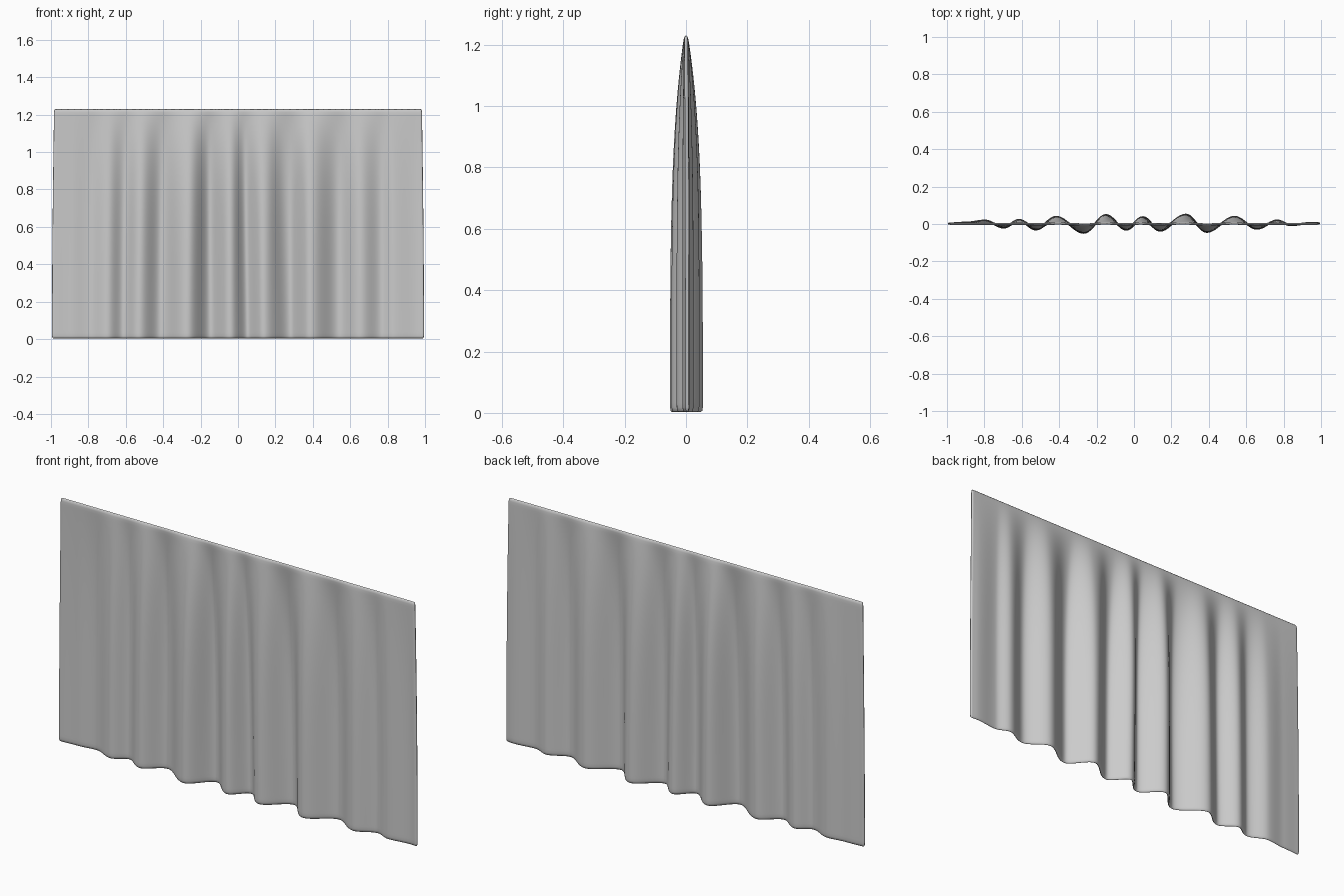
import bpy, bmesh, math

if "Cube" in bpy.data.objects:
    bpy.data.objects.remove(bpy.data.objects["Cube"])

# Fold crests and troughs along the hem: (x, y)
FOLDS = [(-1.0, 0.002), (-0.90, 0.007), (-0.80, 0.018), (-0.70, -0.019),
         (-0.62, 0.022), (-0.53, -0.029), (-0.42, 0.038), (-0.27, -0.047),
         (-0.15, 0.048), (-0.04, -0.031), (0.05, 0.037), (0.14, -0.036),
         (0.28, 0.050), (0.39, -0.042), (0.54, 0.038), (0.66, -0.025),
         (0.77, 0.019), (0.84, -0.006), (0.96, 0.006), (1.0, 0.003)]
TOP, BOTTOM, NX, NZ = 1.231, 0.002, 170, 40


def fold(x):
    """Smooth wave through the crests and troughs."""
    for (x0, y0), (x1, y1) in zip(FOLDS, FOLDS[1:]):
        if x <= x1:
            t = max(0.0, (x - x0) / (x1 - x0))
            t = t * t * (3 - 2 * t)
            return y0 + (y1 - y0) * t
    return FOLDS[-1][1]


def cloth_point(u, d):
    """u runs -1..1 across, d runs 0 (rod) to 1 (hem)."""
    amp = 1 - (1 - d) ** 4
    centre = 1 - u * u
    drift = 0.012 * centre * math.sin(5 * u + 1) * (1 - d)
    pleats = 0.003 * centre * math.sin(47 * u + 4 * math.sin(5 * u))
    y = fold(u + drift) * amp + pleats * 4 * d * (1 - d) ** 2
    x = u * (0.984 + 0.011 * math.sin(d * math.pi / 2))
    return x, y, TOP + (BOTTOM - TOP) * d


# Hanging cloth sheet
bm = bmesh.new()
rows = [[bm.verts.new(cloth_point(-1 + 2 * i / NX, j / NZ))
         for i in range(NX + 1)] for j in range(NZ + 1)]
for a, b in zip(rows, rows[1:]):
    for i in range(NX):
        bm.faces.new((a[i], b[i], b[i + 1], a[i + 1]))
mesh = bpy.data.meshes.new("curtain")
bm.to_mesh(mesh)
bm.free()
mesh.shade_smooth()
curtain = bpy.data.objects.new("curtain", mesh)
bpy.context.collection.objects.link(curtain)

# Thickness with softly rounded borders
solid = curtain.modifiers.new("thickness", 'SOLIDIFY')
solid.thickness = 0.012
solid.offset = 0
soft = curtain.modifiers.new("soft_edges", 'SUBSURF')
soft.levels = soft.render_levels = 1
